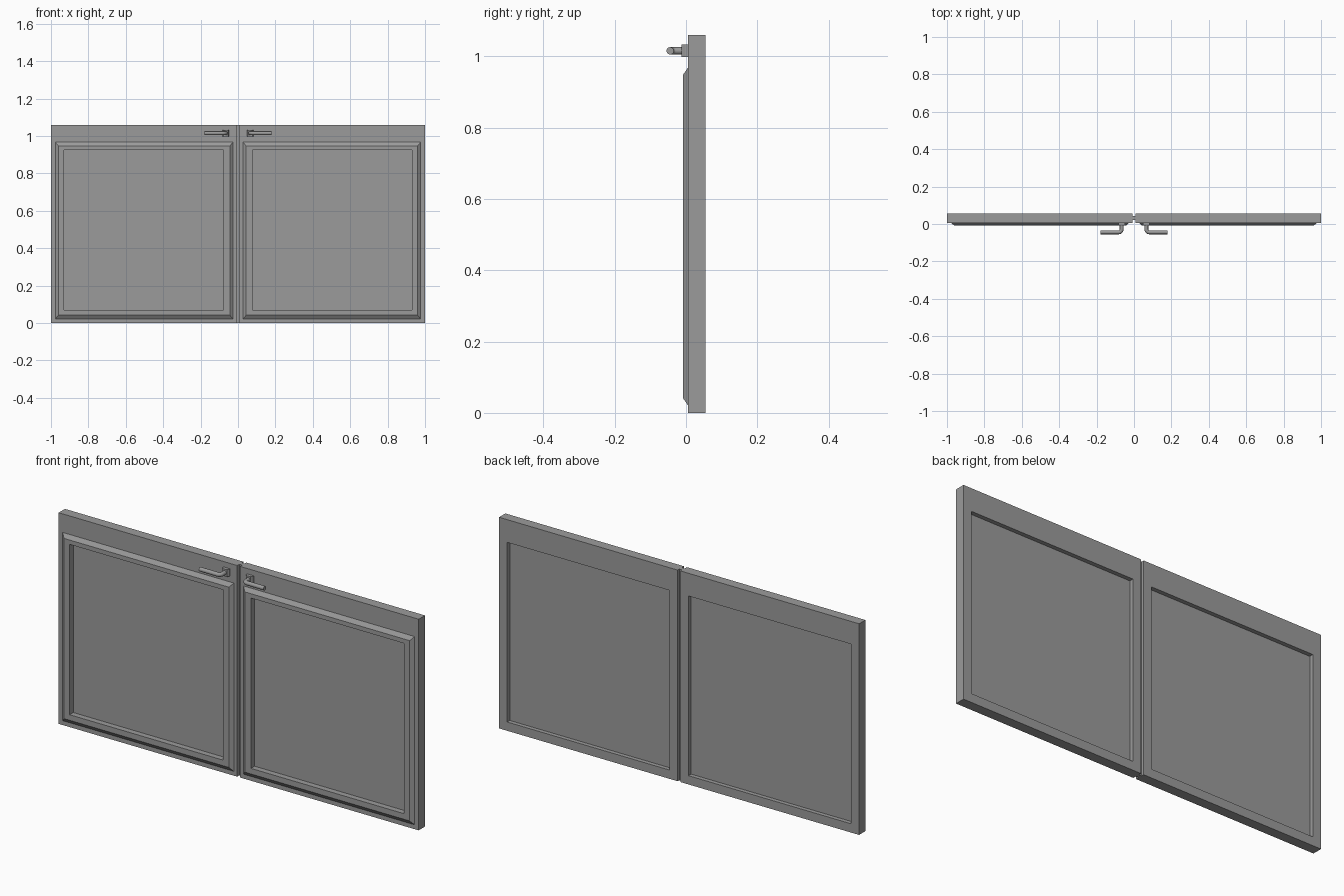
import bpy, bmesh, math

if "Cube" in bpy.data.objects:
    bpy.data.objects.remove(bpy.data.objects["Cube"])

H = 1.06           # door height
YF, YB = 0.005, 0.055  # front and back of the door slab

# dark grey paint
paint = bpy.data.materials.new("dark_grey")
paint.diffuse_color = (0.33, 0.33, 0.33, 1)
paint.use_nodes = True
paint.node_tree.nodes["Principled BSDF"].inputs["Base Color"].default_value = paint.diffuse_color


def mesh_object(name, bm):
    bmesh.ops.recalc_face_normals(bm, faces=bm.faces)
    me = bpy.data.meshes.new(name)
    bm.to_mesh(me)
    bm.free()
    me.materials.append(paint)
    ob = bpy.data.objects.new(name, me)
    bpy.context.collection.objects.link(ob)
    return ob


def box(name, x0, x1, y0, y1, z0, z1):
    return ring_loft(name, [rect(x0, x1, z0, z1, y0), rect(x0, x1, z0, z1, y1)])


def ring_loft(name, rings, closed=False):
    """Skin a list of rings; closed joins last to first, otherwise ends are capped."""
    bm = bmesh.new()
    loops = [[bm.verts.new(p) for p in ring] for ring in rings]
    n = len(loops[0])
    for i in range(len(loops) if closed else len(loops) - 1):
        a, b = loops[i], loops[(i + 1) % len(loops)]
        for k in range(n):
            bm.faces.new((a[k], a[(k + 1) % n], b[(k + 1) % n], b[k]))
    if not closed:
        bm.faces.new(loops[0])
        bm.faces.new(loops[-1])
    return mesh_object(name, bm)


def rect(x0, x1, z0, z1, y):
    return [(x0, y, z0), (x1, y, z0), (x1, y, z1), (x0, y, z1)]


def smooth(ob, angle=35):
    bpy.ops.object.select_all(action='DESELECT')
    ob.select_set(True)
    bpy.context.view_layer.objects.active = ob
    bpy.ops.object.shade_smooth_by_angle(angle=math.radians(angle))


def handle(s, side):
    cx, cz, r, n = 0.066, 1.015, 0.0105, 12
    # square rosette with chamfered sides
    ring_loft(side + "_handle_rosette", [
        rect(s * cx - w, s * cx + w, 0.997, 1.033, y)
        for w, y in ((0.018, YF), (0.018, -0.003), (0.012, -0.012))])
    # bent lever: straight stem, quarter bend, straight grip
    bend, yc = 0.016, -0.0445
    path = [(cx, -0.01, 0)]
    for i in range(6):
        t = math.pi / 2 * i / 5
        path.append((cx + bend * (1 - math.cos(t)), yc + bend * (1 - math.sin(t)), t))
    path.append((0.18, yc, math.pi / 2))
    rings = []
    for x, y, t in path:
        ring = []
        for k in range(n):
            a = 2 * math.pi * k / n
            u = r * math.cos(a)
            ring.append((s * (x + u * math.cos(t)), y + u * math.sin(t),
                         cz + r * math.sin(a)))
        rings.append(ring)
    smooth(ring_loft(side + "_handle_lever", rings))


for s, side in ((-1, "left"), (1, "right")):
    def X(a, b):
        return sorted((s * a, s * b))

    outer = (*X(0.008, 1.0), 0, H)
    mould = (*X(0.027, 0.977), 0.022, 0.967)
    ridge = (*X(0.044, 0.96), 0.042, 0.947)
    inner = (*X(0.078, 0.929), 0.07, 0.925)
    back = (*X(0.052, 0.955), 0.044, 0.946)   # wider opening at the back
    # frame with its bevelled front moulding around an open centre
    ring_loft(side + "_door_frame", [
        rect(*outer, YB), rect(*outer, YF), rect(*mould, YF),
        rect(*ridge, -0.009), rect(*inner, -0.009), rect(*inner, 0.02),
        rect(*back, 0.034), rect(*back, YB)], closed=True)
    # thin recessed infill panel
    box(side + "_door_panel", back[0], back[1], 0.02, 0.034, back[2], back[3])
    handle(s, side)

# rebate strip closing the gap between the doors
box("meeting_strip", -0.008, 0.008, 0.022, 0.042, 0, H)
